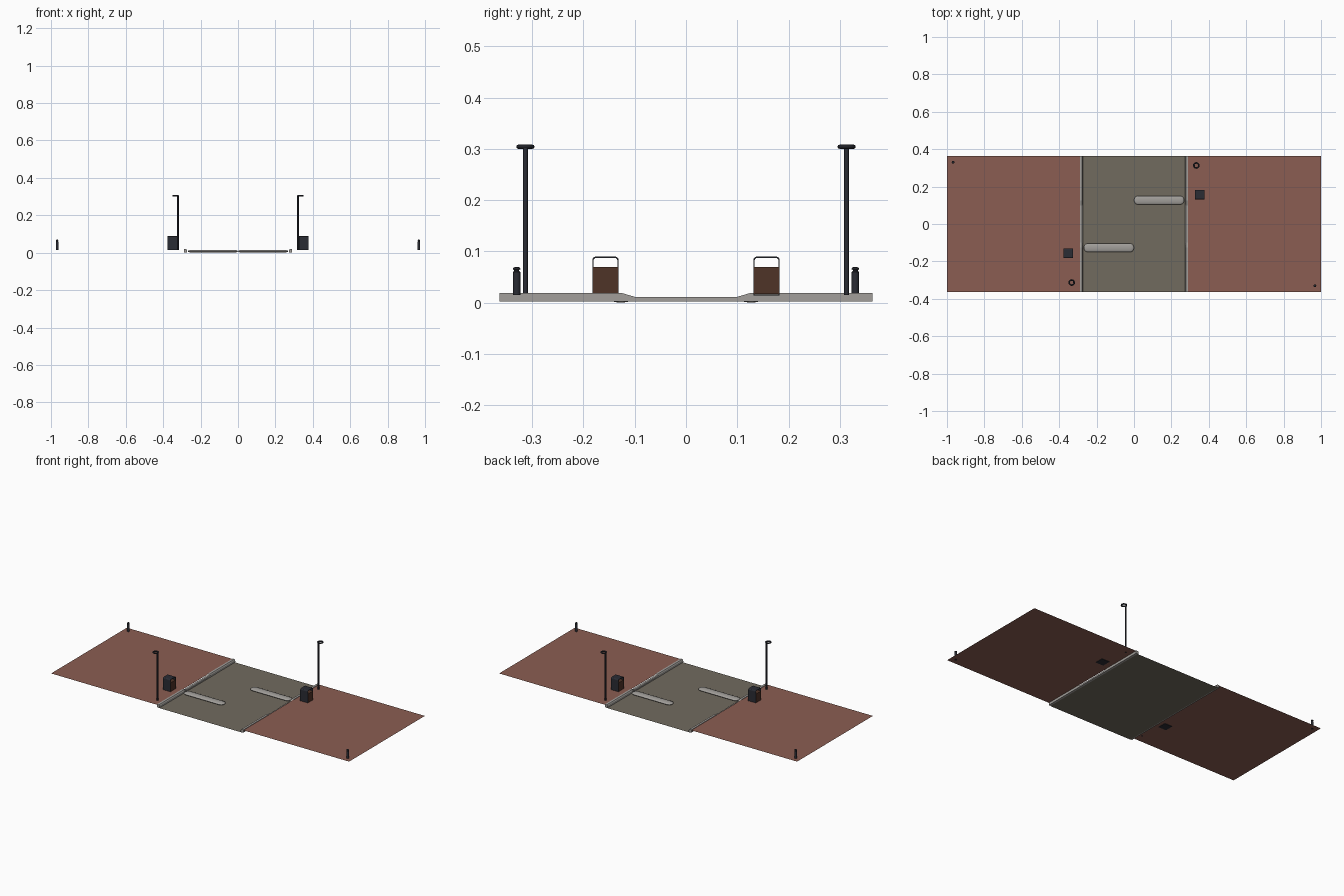
import bpy, bmesh, math

if "Cube" in bpy.data.objects:
    bpy.data.objects.remove(bpy.data.objects["Cube"])

def material(name, r, g, b):
    m = bpy.data.materials.new(name)
    m.diffuse_color = (r, g, b, 1)
    m.use_nodes = True
    m.node_tree.nodes["Principled BSDF"].inputs["Base Color"].default_value = m.diffuse_color
    return m

BRICK = material("brick_red_paving", 0.26, 0.110, 0.084)
ASPHALT = material("road_grey", 0.165, 0.145, 0.113)
STONE = material("kerb_grey", 0.36, 0.345, 0.325)
DARK = material("dark_metal", 0.023, 0.025, 0.034)
BROWN = material("bin_brown", 0.078, 0.033, 0.02)

HALF_Y = 0.363
WALK_Z = 0.016

def finish(name, bm, mat, smooth=False, normals=True):
    if normals:
        bmesh.ops.recalc_face_normals(bm, faces=bm.faces)
    me = bpy.data.meshes.new(name)
    bm.to_mesh(me)
    bm.free()
    me.materials.append(mat)
    ob = bpy.data.objects.new(name, me)
    bpy.context.collection.objects.link(ob)
    if smooth:
        bpy.context.view_layer.objects.active = ob
        ob.select_set(True)
        bpy.ops.object.shade_smooth_by_angle(angle=math.radians(40))
        ob.select_set(False)
    return ob

def sheet(name, x0, x1, z, mat):
    bm = bmesh.new()
    bm.faces.new([bm.verts.new(p) for p in
                  ((x0, -HALF_Y, z), (x1, -HALF_Y, z), (x1, HALF_Y, z), (x0, HALF_Y, z))])
    finish(name, bm, mat, normals=False)

def loft(bm, rings, cap=True, closed=False):
    rows = [[bm.verts.new(p) for p in r] for r in rings]
    n = len(rows[0])
    pairs = list(zip(rows, rows[1:])) + ([(rows[-1], rows[0])] if closed else [])
    for a, b in pairs:
        for i in range(n):
            j = (i + 1) % n
            bm.faces.new((a[i], a[j], b[j], b[i]))
    if cap and not closed:
        bm.faces.new(rows[0])
        bm.faces.new(rows[-1])

def lathe(bm, x, y, profile, sides=12):
    loft(bm, [[(x + r * math.cos(2 * math.pi * i / sides),
                y + r * math.sin(2 * math.pi * i / sides), z) for i in range(sides)]
              for r, z in profile])

# road and pavements
sheet("road", -0.28, 0.28, 0.0, ASPHALT)
sheet("pavement_left", -1, -0.288, WALK_Z, BRICK)
sheet("pavement_right", 0.288, 1, WALK_Z, BRICK)

def kerb(s, side):
    # chamfered kerb with a dropped crossing in the middle
    bm = bmesh.new()
    rings = []
    for y, top in ((-HALF_Y, .019), (-.125, .019), (-.098, .011),
                   (.098, .011), (.125, .019), (HALF_Y, .019)):
        c = (top - .003) * 0.35
        rings.append([(s * .290, y, .002), (s * .290, y, top), (s * .277, y, top),
                      (s * .273, y, top - c), (s * .272, y, .002)])
    loft(bm, rings)
    finish("kerb_" + side, bm, STONE)

def speed_bump(s, side):
    # flattened rounded bar across half of the road
    bm = bmesh.new()
    rings = []
    length, r, n = 0.268, 0.024, 6
    ts = [(r * (1 - math.cos(a)), math.sin(a))
          for a in [math.pi / 2 * (i + .3) / (n + .3) for i in range(n + 1)]]
    stations = ts + [(length - x, k) for x, k in reversed(ts)]
    for x, k in stations:
        rings.append([(s * x, s * (.127 + r * k * math.cos(2 * math.pi * i / 16)),
                       .0078 + .0073 * k * math.sin(2 * math.pi * i / 16)) for i in range(16)])
    loft(bm, rings)
    finish("speed_bump_" + side, bm, STONE, True)

def lamp(s, side):
    # pole with a ring-shaped head
    x, y = s * .321, s * .313
    bm = bmesh.new()
    lathe(bm, x, y, [(.0048, .015), (.0048, .304)])
    finish("lamp_pole_" + side, bm, DARK, True)
    bm = bmesh.new()
    rings = []
    for i in range(20):
        a = 2 * math.pi * i / 20
        rings.append([(s * .333 + (.0135 + .0042 * math.cos(b)) * math.cos(a),
                       y + (.0135 + .0042 * math.cos(b)) * math.sin(a),
                       .304 + .0042 * math.sin(b))
                      for b in [2 * math.pi * k / 8 for k in range(8)]])
    loft(bm, rings, closed=True)
    finish("lamp_ring_" + side, bm, DARK, True)

def bollard(s, side):
    bm = bmesh.new()
    lathe(bm, s * .967, -s * .33, [(.0072, .015), (.0072, .060), (.005, .062), (.005, .064),
                                   (.0075, .065), (.0065, .068), (.003, .070)])
    finish("bollard_" + side, bm, DARK, True)

def bin_outline(h, z0, z1, rad):
    pts = [(-h, z0), (h, z0)]
    for cy, start in ((h - rad, 0), (-h + rad, 90)):
        for i in range(5):
            a = math.radians(start + 90 * i / 4)
            pts.append((cy + rad * math.cos(a), z1 - rad + rad * math.sin(a)))
    return pts

def litter_bin(s, side):
    # open frame wrapped around a brown body
    cx, cy = s * .351, s * .157
    outer = bin_outline(.0257, .014, .090, .007)
    inner = bin_outline(.0232, .0165, .0873, .005)
    bm = bmesh.new()
    quads = []
    for pts, x in ((outer, -.0255), (outer, .0255), (inner, .0255), (inner, -.0255)):
        quads.append([(cx + x, cy + y, z) for y, z in pts])
    loft(bm, quads, closed=True)
    finish("bin_frame_" + side, bm, DARK)
    bm = bmesh.new()
    loft(bm, [[(cx + a * .0258, cy + b * .0247, z) for a, b in ((-1, -1), (1, -1), (1, 1), (-1, 1))]
              for z in (.0172, .070)])
    finish("bin_body_" + side, bm, BROWN)

# everything repeats turned half way round
for s, side in ((1, "right"), (-1, "left")):
    kerb(s, side)
    speed_bump(s, side)
    lamp(s, side)
    bollard(s, side)
    litter_bin(s, side)
